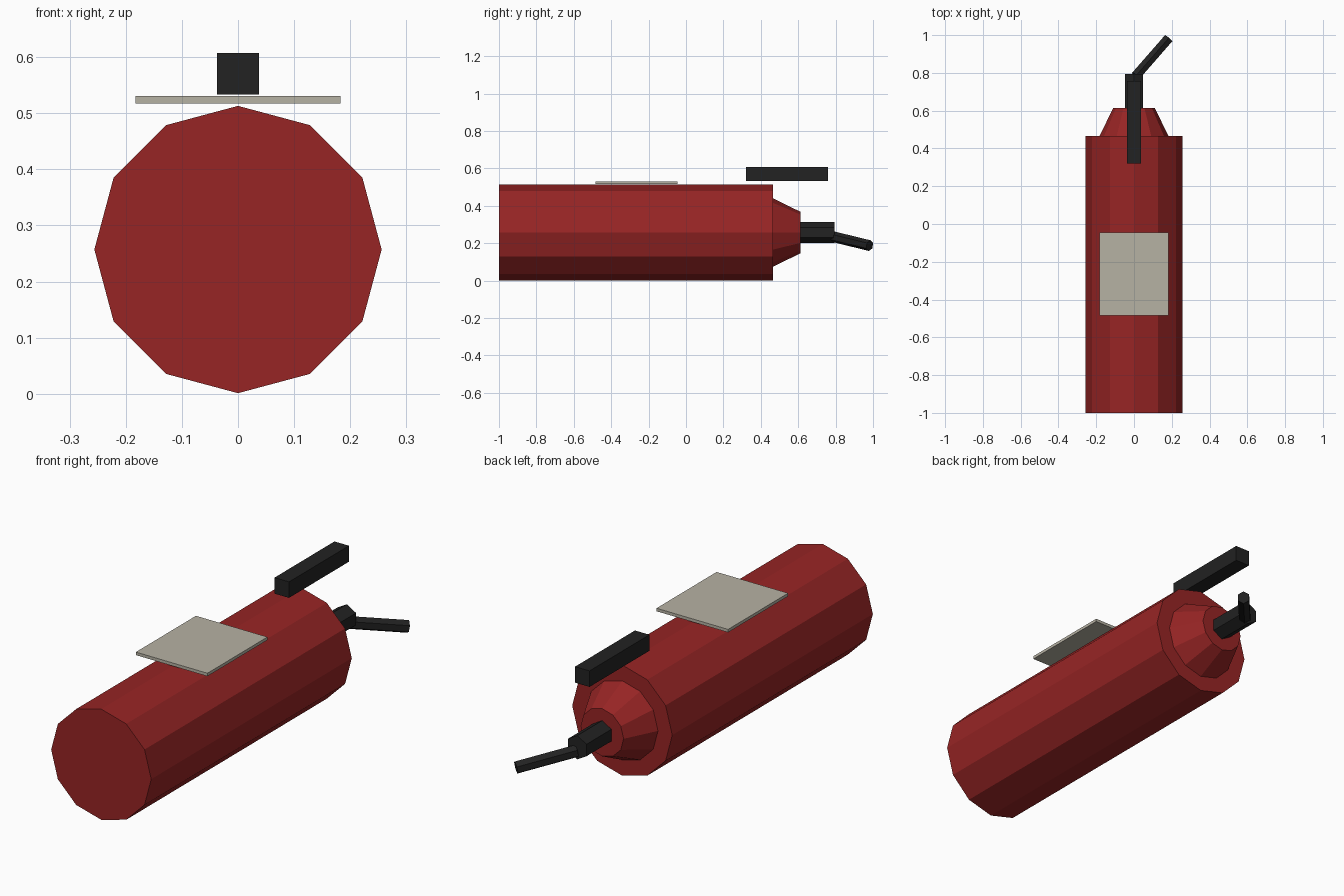
import bpy
from math import pi
from mathutils import Vector

default = bpy.data.objects.get("Cube")
if default:
    bpy.data.objects.remove(default)


def material(name, rgb):
    mat = bpy.data.materials.new(name)
    mat.use_nodes = True
    mat.diffuse_color = (*rgb, 1)
    mat.node_tree.nodes["Principled BSDF"].inputs["Base Color"].default_value = (*rgb, 1)
    return mat


red = material("red paint", (0.31, 0.018, 0.018))
black = material("black rubber", (0.016, 0.016, 0.016))
cream = material("label cream", (0.47, 0.445, 0.37))


def tube(name, start, end, r1, r2, sides, mat):
    """Flat-shaded cylinder or cone between two points, a corner facing up."""
    start, end = Vector(start), Vector(end)
    axis = end - start
    bpy.ops.mesh.primitive_cone_add(vertices=sides, radius1=r1, radius2=r2, depth=axis.length,
                                    location=(start + end) / 2,
                                    rotation=axis.to_track_quat('Z', 'Y').to_euler())
    obj = bpy.context.object
    obj.name = name
    obj.data.materials.append(mat)
    return obj


def box(name, low, high, mat):
    low, high = Vector(low), Vector(high)
    bpy.ops.mesh.primitive_cube_add(size=1, location=(low + high) / 2)
    obj = bpy.context.object
    obj.name = name
    obj.scale = high - low
    obj.data.materials.append(mat)
    return obj


mid = 0.257  # height of the tank axis

# Tank and tapered shoulder
tube("tank", (0, -1, mid), (0, 0.466, mid), 0.256, 0.256, 12, red)
tube("shoulder", (0, 0.466, mid), (0, 0.613, mid), 0.183, 0.11, 12, red)

# Valve and angled hose
tube("valve", (0, 0.613, mid), (0, 0.795, mid), 0.055, 0.055, 6, black)
tube("hose", (0.01, 0.785, 0.235), (0.182, 0.982, 0.187), 0.029, 0.029, 6, black)

# Lever and label plate
box("lever", (-0.037, 0.32, 0.533), (0.037, 0.758, 0.607), black)
box("label", (-0.183, -0.485, 0.517), (0.183, -0.046, 0.531), cream)
